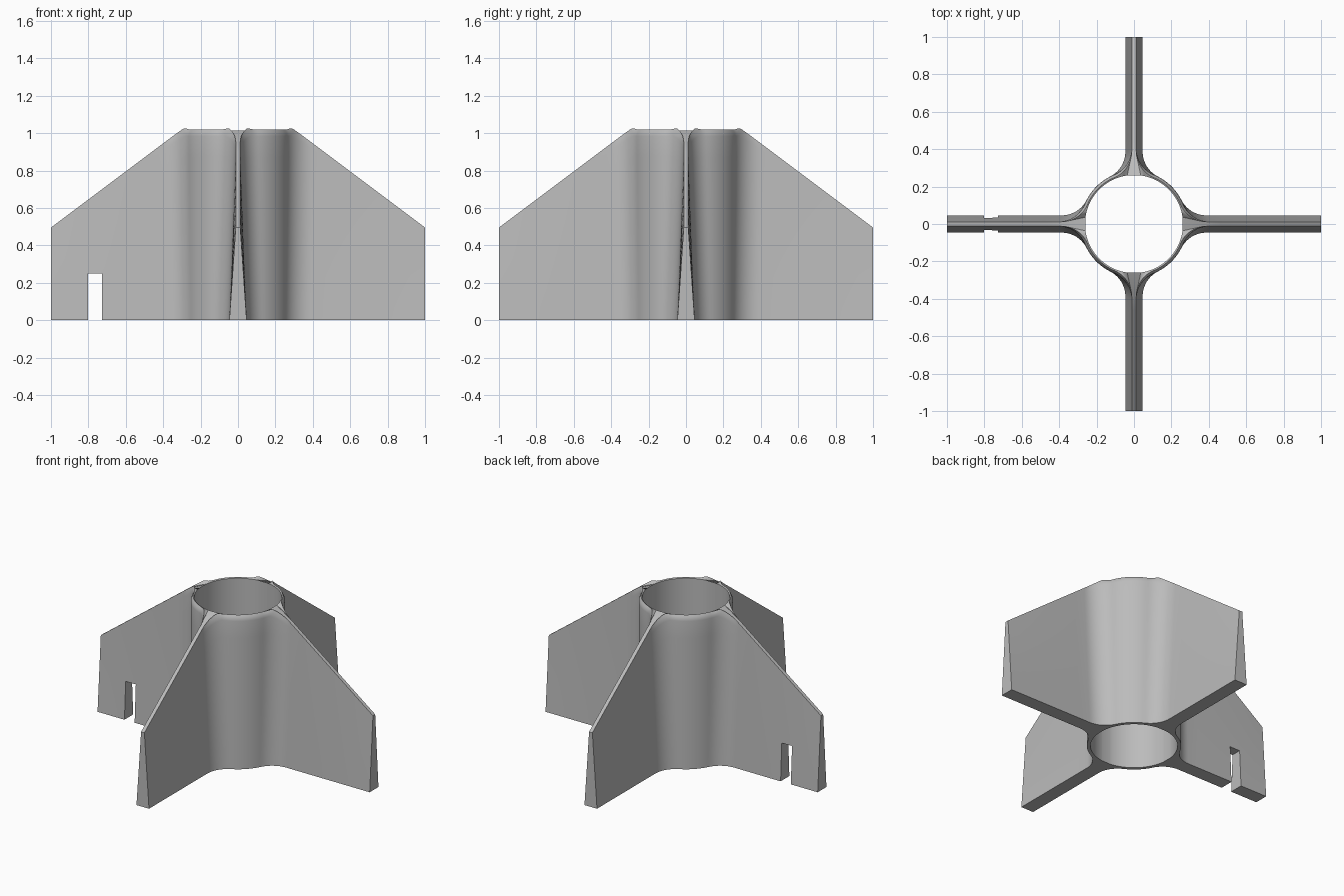
import bpy, bmesh
from math import sin, cos, atan2, sqrt, pi, hypot, radians
from mathutils import Vector, Matrix

old = bpy.data.objects.get("Cube")
if old:
    bpy.data.objects.remove(old)

INNER, OUTER, FILLET = 0.262, 0.284, 0.15
FIN, ARC, TUBE = 8, 10, 6          # points along fin, fillet and tube arc


def half_outline(t):
    """One eighth of the section, fin tip to diagonal, at relative height t."""
    h = 0.046 - 0.034 * t
    R = OUTER - 0.014 * max(0, (t - 0.96) / 0.04) ** 2
    cy = h + FILLET
    cx = sqrt((R + FILLET) ** 2 - cy ** 2)
    a = atan2(cy, cx)
    pts = [(1 + (cx - 1) * i / FIN, h) for i in range(FIN)]
    for i in range(ARC + 1):
        b = -pi / 2 - (pi / 2 - a) * i / ARC
        pts.append((cx + FILLET * cos(b), cy + FILLET * sin(b)))
    for i in range(1, TUBE + 1):
        b = a + (pi / 4 - a) * i / TUBE
        pts.append((R * cos(b), R * sin(b)))
    return pts


def top_height(r):
    rim = 1.02 + 0.008 * min(1, max(0, (r - 0.275) / 0.015))
    return min(rim, 1.028 - (r - 0.29) * 0.75)


def around(half):
    """Repeat an eighth into a full ring by mirroring and turning."""
    quarter = half + [(y, x) for x, y in reversed(half[:-1])]
    ring = []
    for k in range(4):
        turn = Matrix.Rotation(k * pi / 2, 2)
        ring += [turn @ Vector(p) for p in quarter]
    return ring


# Outer skin: tube, fillets and tapering fins lofted together
bm = bmesh.new()
levels = [0, 0.12, 0.25, 0.4, 0.55, 0.7, 0.85, 0.96, 0.975, 0.99, 1]
outer = []
for t in levels:
    outer.append([bm.verts.new((p.x, p.y, t * top_height(p.length)))
                  for p in around(half_outline(t))])
n = len(outer[0])
for low, high in zip(outer, outer[1:]):
    for i in range(n):
        j = (i + 1) % n
        bm.faces.new((low[i], low[j], high[j], high[i]))

# Bore of the tube
angles = [atan2(y, x) for x, y in half_outline(0)[FIN:]]
circle = around([(INNER * cos(a), INNER * sin(a)) for a in angles])
bore = [[bm.verts.new((p.x, p.y, z)) for p in circle] for z in (0, 1.015)]
m = len(circle)
for i in range(m):
    j = (i + 1) % m
    bm.faces.new((bore[0][i], bore[1][i], bore[1][j], bore[0][j]))

# Underside and top close the gap between skin and bore
quarter_out, quarter_in = n // 4, m // 4
for ring, hole in ((outer[0], bore[0]), (outer[-1], bore[1])):
    for k in range(4):
        o, c = k * quarter_out, k * quarter_in
        for i in range(quarter_in - 1):
            bm.faces.new((ring[o + FIN + i], ring[o + FIN + i + 1],
                          hole[c + i + 1], hole[c + i]))
        for i in range(FIN):
            bm.faces.new((ring[o + i], ring[o + i + 1],
                          ring[o - 2 - i], ring[o - 1 - i]))
        bm.faces.new((ring[o + FIN], hole[c], hole[c - 1], ring[o - 1 - FIN]))
bmesh.ops.recalc_face_normals(bm, faces=bm.faces)

mesh = bpy.data.meshes.new("finned_tube")
bm.to_mesh(mesh)
bm.free()
body = bpy.data.objects.new("finned_tube", mesh)
bpy.context.collection.objects.link(body)

# Plain grey plastic
grey = bpy.data.materials.new("grey")
grey.use_nodes = True
colour = (0.5, 0.5, 0.5, 1)
grey.diffuse_color = colour
grey.node_tree.nodes["Principled BSDF"].inputs["Base Color"].default_value = colour
mesh.materials.append(grey)

# Slot through the right-hand fin
bpy.ops.mesh.primitive_cube_add(size=1, location=(-0.765, 0, 0.075))
cutter = bpy.context.object
cutter.name = "slot_cutter"
cutter.scale = (0.075, 0.3, 0.35)
cutter.hide_render = True
cutter.data.materials.append(grey)
bpy.context.view_layer.update()
cut = body.modifiers.new("slot", 'BOOLEAN')
cut.operation = 'DIFFERENCE'
cut.solver = 'EXACT'
cut.object = cutter
bpy.ops.object.select_all(action='DESELECT')
body.select_set(True)
bpy.context.view_layer.objects.active = body
bpy.ops.object.modifier_apply(modifier=cut.name)
bpy.data.objects.remove(cutter)
bpy.ops.object.shade_smooth_by_angle(angle=radians(35))
